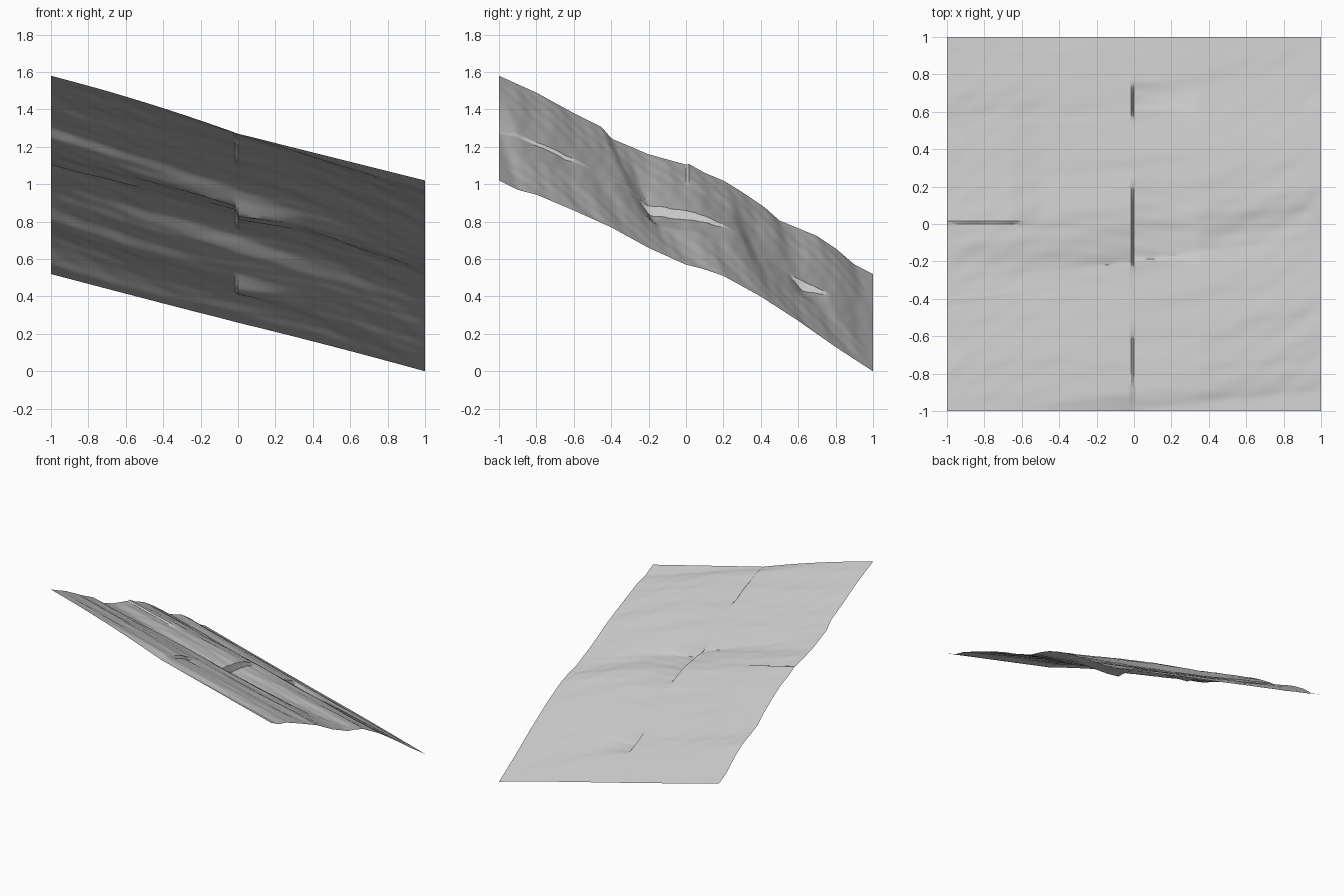
import bpy
import bmesh
import math

if "Cube" in bpy.data.objects:
    bpy.data.objects.remove(bpy.data.objects["Cube"], do_unlink=True)

CELLS = 128
SHEAR = 0.13  # strata run slightly diagonally across the slope

# Slope profiles (y, z) along the -x edge, the middle and the +x edge
WEST = [(-1, 1.58), (-.9, 1.535), (-.8, 1.49), (-.6, 1.38), (-.45, 1.305), (-.4, 1.245),
        (-.2, 1.16), (0, 1.105), (.1, 1.05), (.2, 1.01), (.3, .95), (.42, .87), (.5, .8),
        (.6, .76), (.7, .72), (.8, .655), (.9, .57), (1, .52)]
MIDDLE = [(-1, 1.27), (-.9, 1.26), (-.8, 1.225), (-.6, 1.13), (-.4, 1.03), (-.3, .97),
          (-.2, .88), (0, .855), (.1, .83), (.2, .78), (.3, .72), (.37, .64), (.45, .58),
          (.6, .49), (.75, .42), (1, .26)]
EAST = [(-1, 1.02), (-.9, .97), (-.8, .945), (-.6, .86), (-.4, .77), (-.2, .66), (0, .57),
        (.1, .545), (.2, .51), (.4, .4), (.6, .27), (.8, .13), (1, 0)]
# Drop of the +x tiles below the -x tiles along the middle seam
STEP = [(-1, 0), (-.9, .01), (-.8, .015), (-.65, .02), (-.5, 0), (-.25, .005), (-.18, .05),
        (0, .045), (.17, .02), (.25, 0), (.55, 0), (.62, .05), (.72, .02), (.77, 0), (1, 0)]


def sample(points, t):
    """Linear lookup along a profile."""
    for (a, p), (b, q) in zip(points, points[1:]):
        if t <= b:
            return p + (q - p) * (t - a) / (b - a)
    return points[-1][1]


def residual(points, t):
    """Profile height relative to the straight line between its ends."""
    t = max(-1, min(1, t))
    line = points[0][1] + (points[-1][1] - points[0][1]) * (t + 1) / 2
    return sample(points, t) - line


def weathering(x, u):
    """Fine uneven ripples, stretched along the strata."""
    broad = math.sin(27 * u + 2 * math.sin(2.3 * x + 1)) * math.sin(1.9 * x + 5 * u)
    fine = math.sin(61 * u + 3 * math.sin(4 * x)) * math.sin(13 * x + 17 * u)
    return .005 * broad + .002 * fine


def height(x, y):
    side, edge = (WEST, -1) if x < 0 else (EAST, 1)
    w = abs(x)
    u = y - SHEAR * x
    # plane through the profile ends
    front = MIDDLE[0][1] * (1 - w) + side[0][1] * w
    back = MIDDLE[-1][1] * (1 - w) + side[-1][1] * w
    z = front + (back - front) * (y + 1) / 2
    # strata carried diagonally from both neighbouring profiles
    z += residual(MIDDLE, u) * (1 - w)
    z += residual(side, u + SHEAR * edge) * w
    z += weathering(x, u) * min(1, 12 * (1 - max(w, abs(y))))
    # broken seams between the four tiles
    if x > -.008:
        z -= sample(STEP, y) * max(0, 1 - w / .35)
    if y > .008 and x < -.5:
        z += .012 * min(1, (-.5 - x) / .15) * (1 - y)
    return z


# Ground sheet
bm = bmesh.new()
bmesh.ops.create_grid(bm, x_segments=CELLS, y_segments=CELLS, size=1)
for v in bm.verts:
    v.co.z = height(v.co.x, v.co.y)
mesh = bpy.data.meshes.new("hillside_terrain")
bm.to_mesh(mesh)
bm.free()
terrain = bpy.data.objects.new("hillside_terrain", mesh)
bpy.context.collection.objects.link(terrain)

# Plain grey ground
grey = bpy.data.materials.new("light_grey_ground")
grey.use_nodes = True
colour = (.6, .6, .6, 1)
grey.diffuse_color = colour
grey.node_tree.nodes["Principled BSDF"].inputs["Base Color"].default_value = colour
mesh.materials.append(grey)

bpy.ops.object.select_all(action='DESELECT')
terrain.select_set(True)
bpy.context.view_layer.objects.active = terrain
bpy.ops.object.shade_smooth_by_angle(angle=math.radians(30))
